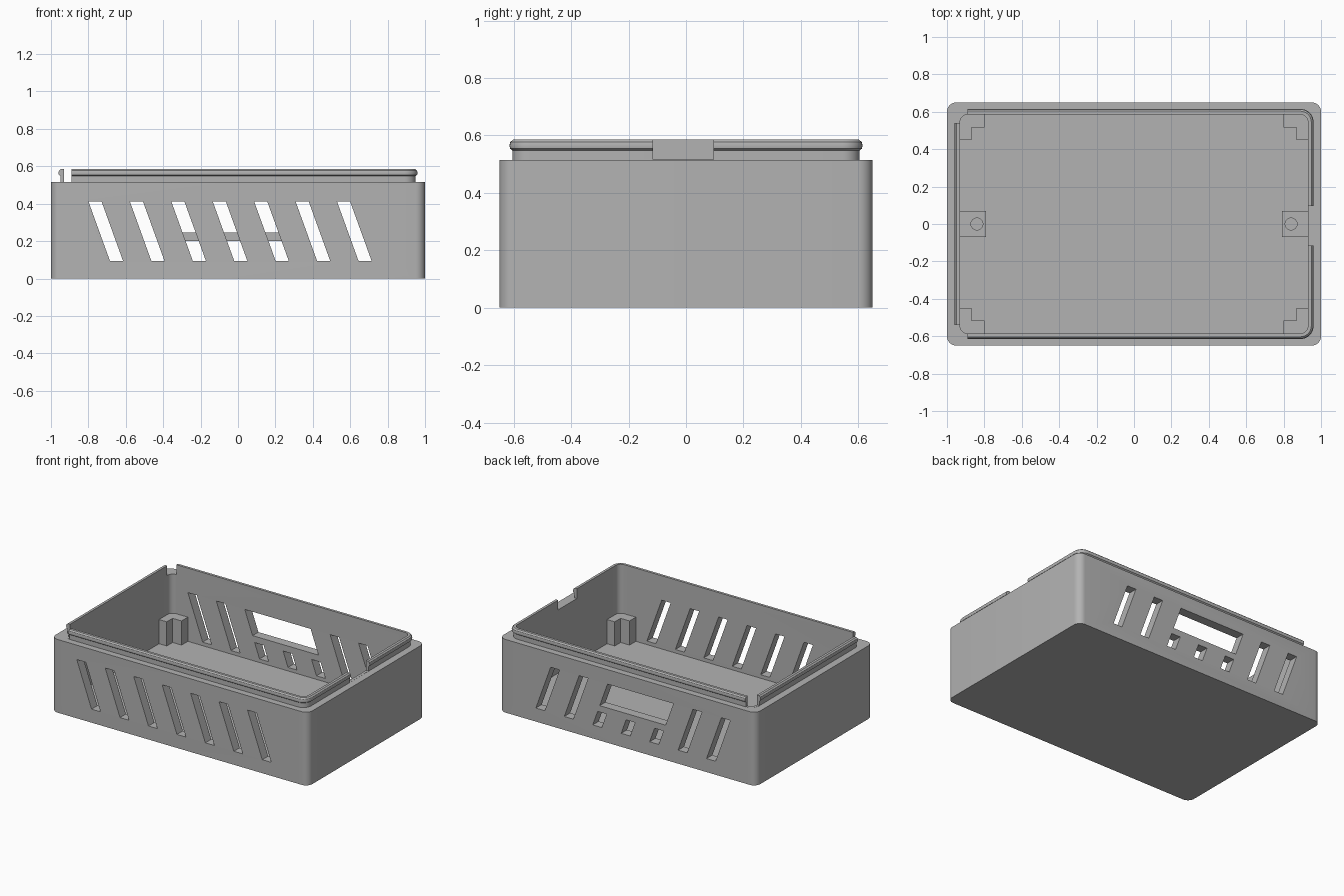
import bpy, bmesh, math

cube = bpy.data.objects.get("Cube")
if cube:
    bpy.data.objects.remove(cube, do_unlink=True)

GREY = (0.45, 0.45, 0.45, 1)
plastic = bpy.data.materials.new("grey plastic")
plastic.use_nodes = True
plastic.diffuse_color = GREY
plastic.node_tree.nodes["Principled BSDF"].inputs["Base Color"].default_value = GREY

RIM, TOP, FLOOR = 0.515, 0.585, 0.07
IN_X, IN_Y = 0.93, 0.585


def make_object(name, bm):
    bmesh.ops.recalc_face_normals(bm, faces=bm.faces)
    mesh = bpy.data.meshes.new(name)
    bm.to_mesh(mesh)
    bm.free()
    mesh.materials.append(plastic)
    obj = bpy.data.objects.new(name, mesh)
    bpy.context.collection.objects.link(obj)
    return obj


def rounded_loop(bm, hx, hy, r, z, steps=8):
    verts = []
    for i, (sx, sy) in enumerate([(1, 1), (-1, 1), (-1, -1), (1, -1)]):
        for k in range(steps + 1):
            a = math.pi / 2 * (i + k / steps)
            verts.append(bm.verts.new((sx * (hx - r) + r * math.cos(a),
                                       sy * (hy - r) + r * math.sin(a), z)))
    return verts


def add_prism(bm, points, depth):
    """Extrude a polygon of 3D points along a vector."""
    face = bm.faces.new([bm.verts.new(p) for p in points])
    moved = bmesh.ops.extrude_face_region(bm, geom=[face], use_keep_orig=True)["geom"]
    bmesh.ops.translate(bm, vec=depth, verts=[v for v in moved if isinstance(v, bmesh.types.BMVert)])


def add_box(bm, x0, x1, y0, y1, z0, z1):
    add_prism(bm, [(x0, y0, z0), (x1, y0, z0), (x1, y1, z0), (x0, y1, z0)], (0, 0, z1 - z0))


def cut(obj, bm):
    """Subtract a temporary cutter mesh."""
    cutter = make_object("cutter", bm)
    cutter.hide_render = True
    mod = obj.modifiers.new("cut", "BOOLEAN")
    mod.operation, mod.solver, mod.object = "DIFFERENCE", "EXACT", cutter
    bpy.ops.object.select_all(action="DESELECT")
    bpy.context.view_layer.objects.active = obj
    obj.select_set(True)
    bpy.ops.object.modifier_apply(modifier=mod.name)
    bpy.data.objects.remove(cutter, do_unlink=True)


# Tray wall lofted from outer base, over the beaded lip, down to the floor
bm = bmesh.new()
loops = [rounded_loop(bm, 1, 0.65, 0.05, 0), rounded_loop(bm, 1, 0.65, 0.05, RIM)]
lip = [(0.02, RIM), (0.02, 0.548), (0.028, 0.554), (0.03, 0.565),
       (0.027, 0.577), (0.018, TOP), (0, TOP), (0, FLOOR)]
for offset, z in lip:
    loops.append(rounded_loop(bm, IN_X + offset, IN_Y + offset, 0.04 + offset, z))
for a, b in zip(loops, loops[1:]):
    for i in range(len(a)):
        j = (i + 1) % len(a)
        bm.faces.new((a[i], a[j], b[j], b[i]))
bm.faces.new(loops[0])
bm.faces.new(loops[-1])
tray = make_object("tray", bm)

# Gaps in the lip: two corners on one end, the middle of the other
bm = bmesh.new()
for y0, y1 in [(0.54, 0.7), (-0.7, -0.54)]:
    add_box(bm, -0.99, -0.89, y0, y1, RIM + 0.001, 0.7)
add_box(bm, 0.9, 0.99, -0.115, 0.095, RIM + 0.001, 0.7)
cut(tray, bm)

# Slanted vents
V_TOP, V_LOW, WIDTH, PITCH = 0.413, 0.095, 0.07, 0.2215
SLOPE = 0.115 / (V_TOP - V_LOW)


def add_vent(bm, left, width, z0, z1, y0, y1):
    def x(z):
        return left + (V_TOP - z) * SLOPE
    add_prism(bm, [(x(z0), y0, z0), (x(z0) + width, y0, z0),
                   (x(z1) + width, y0, z1), (x(z1), y0, z1)], (0, y1 - y0, 0))


bm = bmesh.new()
for i in range(7):
    left = -0.8 + i * PITCH
    add_vent(bm, left, WIDTH, V_LOW, V_TOP, -0.8, -0.5)
    add_vent(bm, left, WIDTH, V_LOW, 0.2 if i in (2, 3, 4) else V_TOP, 0.5, 0.8)
# Wide window above the three short back vents
add_vent(bm, -0.8 + 2 * PITCH, 2 * PITCH + WIDTH, 0.245, V_TOP, 0.5, 0.8)
cut(tray, bm)
bpy.ops.object.shade_smooth_by_angle(angle=math.radians(30))

# L-shaped corner supports
outline = [(0.95, 0.605), (0.8, 0.605), (0.8, 0.515), (0.87, 0.515), (0.87, 0.45), (0.95, 0.45)]
for sx, side in [(1, "left"), (-1, "right")]:
    for sy, end in [(-1, "front"), (1, "back")]:
        bm = bmesh.new()
        add_prism(bm, [(sx * x, sy * y, FLOOR - 0.02) for x, y in outline], (0, 0, 0.19))
        make_object(f"corner_support_{end}_{side}", bm)

    # Screw post with a round hole
    bm = bmesh.new()
    x0, x1 = sorted((sx * 0.79, sx * 0.95))
    add_box(bm, x0, x1, -0.07, 0.07, FLOOR - 0.02, 0.15)
    post = make_object(f"screw_post_{side}", bm)
    bm = bmesh.new()
    ring = [(sx * 0.84 + 0.032 * math.cos(a), 0.032 * math.sin(a), FLOOR + 0.005)
            for a in (2 * math.pi * k / 24 for k in range(24))]
    add_prism(bm, ring, (0, 0, 0.2))
    cut(post, bm)
    bpy.ops.object.shade_smooth_by_angle(angle=math.radians(30))
